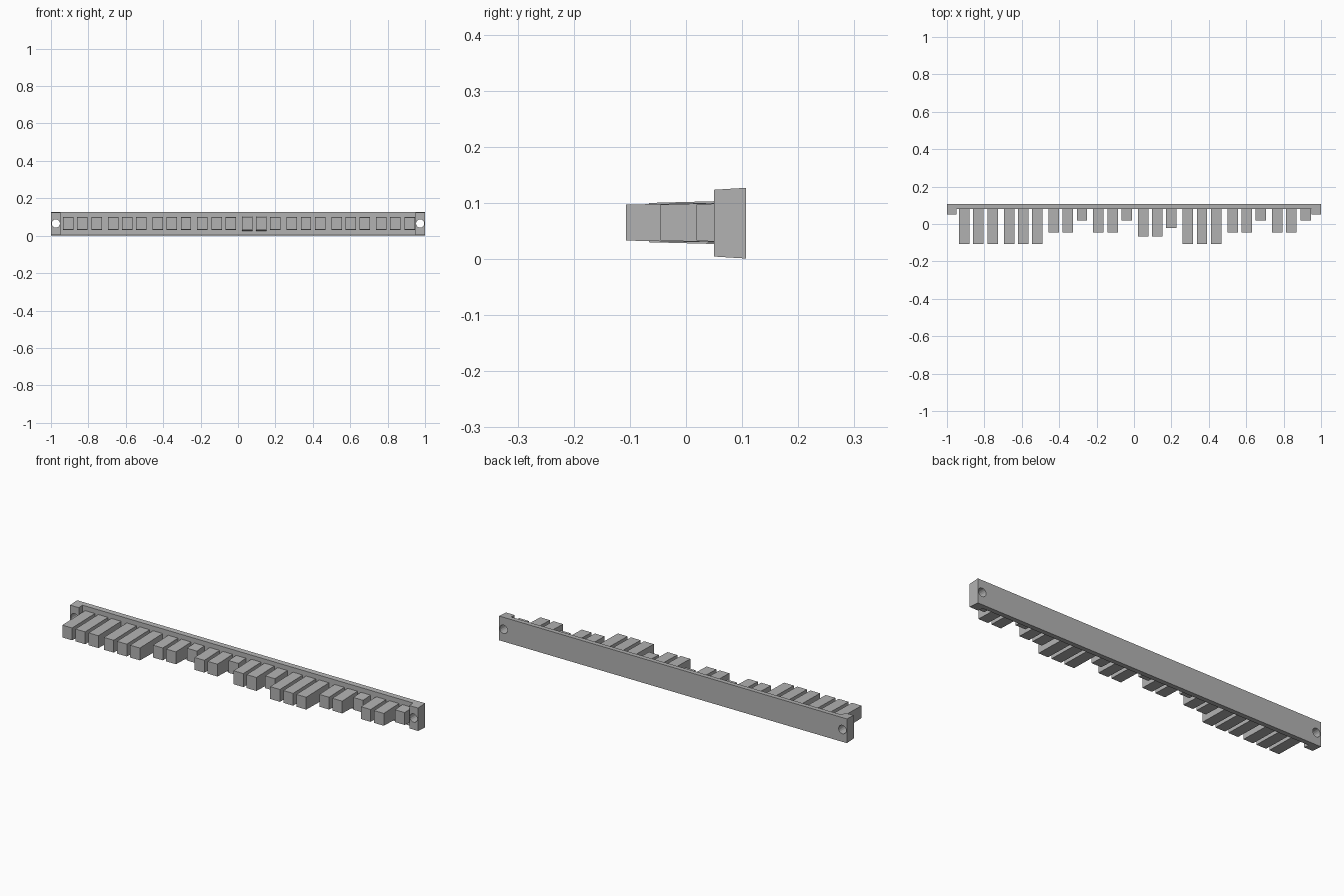
import bpy
import bmesh
from math import radians
from mathutils import Matrix

old = bpy.data.objects.get("Cube")
if old:
    bpy.data.objects.remove(old, do_unlink=True)

grey = bpy.data.materials.new("plain grey")
grey.use_nodes = True
colour = (0.45, 0.45, 0.45, 1)
grey.diffuse_color = colour
grey.node_tree.nodes["Principled BSDF"].inputs["Base Color"].default_value = colour

MID = 0.064      # height of the centre line
BACK = 0.107
FRONT = 0.08     # front of the thin rail
STEP = 0.05      # front of the end lugs


def finish(name, bm):
    bmesh.ops.recalc_face_normals(bm, faces=bm.faces)
    mesh = bpy.data.meshes.new(name)
    bm.to_mesh(mesh)
    bm.free()
    mesh.materials.append(grey)
    ob = bpy.data.objects.new(name, mesh)
    bpy.context.collection.objects.link(ob)
    return ob


# Rail with end lugs: plan outline extruded upward, with a slight draft
def draft(y):
    return 0.0595 + 0.0035 * (y - STEP) / (BACK - STEP)


plan = [(-1, BACK), (-1, STEP), (-0.95, STEP), (-0.95, FRONT)]
plan += [(-x, y) for x, y in reversed(plan)]
bm = bmesh.new()
lower = [bm.verts.new((x, y, MID - draft(y))) for x, y in plan]
upper = [bm.verts.new((x, y, MID + draft(y))) for x, y in plan]
bm.faces.new(lower)
bm.faces.new(upper)
for i in range(len(plan)):
    j = (i + 1) % len(plan)
    bm.faces.new((lower[i], lower[j], upper[j], upper[i]))
rail = finish("rail", bm)

# Screw holes through the lugs
bm = bmesh.new()
for side in (-1, 1):
    place = Matrix.Translation((side * 0.974, 0.08, MID + 0.001)) @ Matrix.Rotation(radians(90), 4, "X")
    bmesh.ops.create_cone(bm, cap_ends=True, segments=16, radius1=0.022,
                          radius2=0.022, depth=0.2, matrix=place)
cutter = finish("hole_cutter", bm)
cutter.hide_render = True
cutter.hide_viewport = True
cutter.display_type = "WIRE"
cut = rail.modifiers.new("screw holes", "BOOLEAN")
cut.operation = "DIFFERENCE"
cut.solver = "EXACT"
cut.object = cutter


# Tapered teeth in eight groups of three
def tooth(name, x, tip, tip_half):
    bm = bmesh.new()
    bmesh.ops.create_cube(bm, size=1)
    for v in bm.verts:
        at_tip = v.co.y < 0
        half = tip_half if at_tip else tip_half + 0.004
        v.co = (x + v.co.x * 0.056, tip if at_tip else FRONT + 0.005,
                MID + 0.001 + (half if v.co.z > 0 else -half))
    return finish(name, bm)


SHORT, LOW, MEDIUM, TALL, LONG = 0.019, -0.022, -0.045, -0.066, -0.107
groups = [
    (LONG, LONG, LONG), (LONG, LONG, LONG),
    (MEDIUM, MEDIUM, SHORT), (MEDIUM, MEDIUM, SHORT),
    (TALL, TALL, LOW), (LONG, LONG, LONG),
    (MEDIUM, MEDIUM, SHORT), (MEDIUM, MEDIUM, SHORT),
]
for g, tips in enumerate(groups):
    for k, tip in enumerate(tips):
        tooth(f"tooth_{g * 3 + k + 1}", -0.907 + g * 0.239 + k * 0.0755,
              tip, 0.035 if tip == TALL else 0.032)
